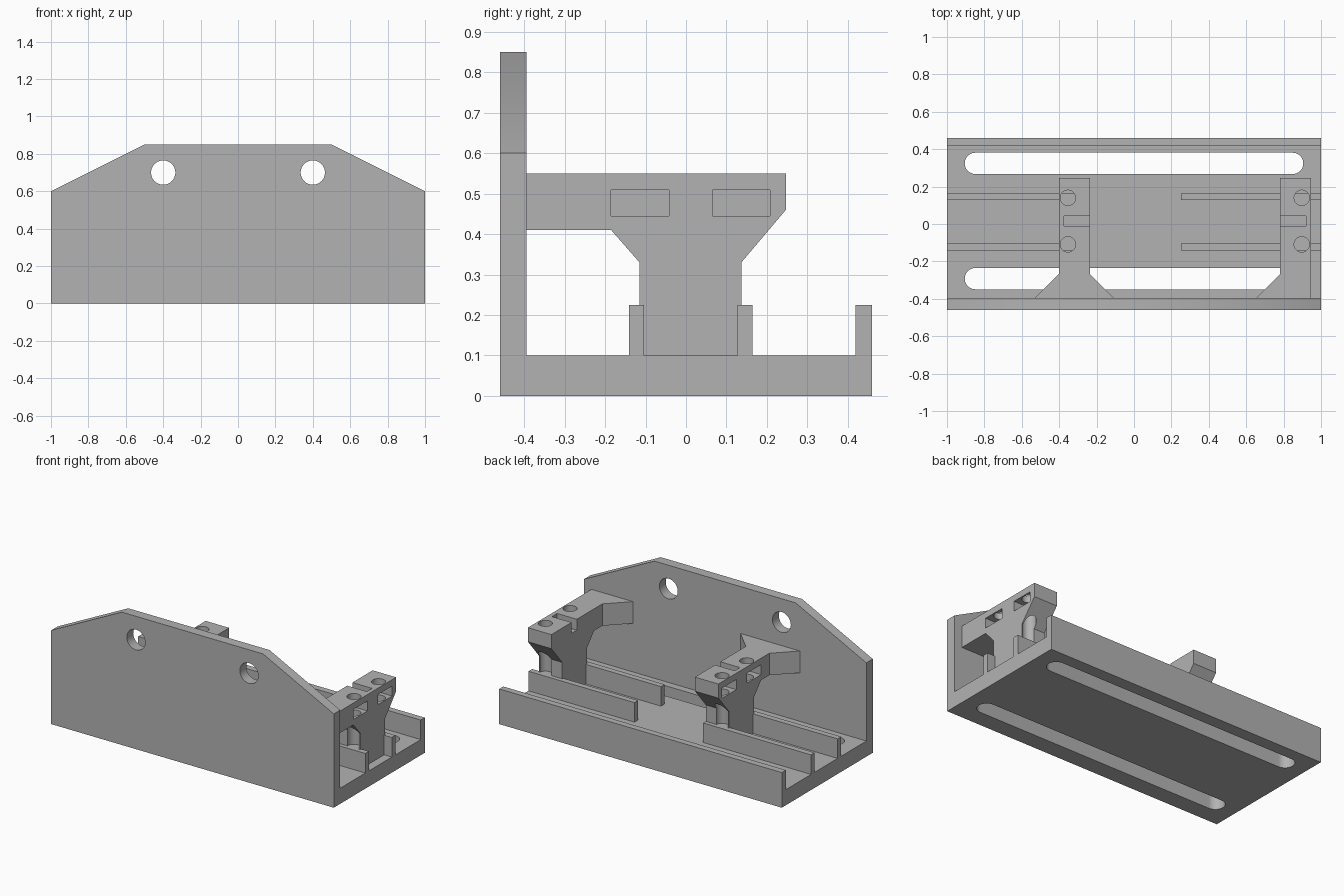
import bpy, bmesh, math
from mathutils import Vector

cube = bpy.data.objects.get("Cube")
if cube:
    bpy.data.objects.remove(cube, do_unlink=True)

grey = bpy.data.materials.new("plain grey")
grey.use_nodes = True
COLOUR = (0.45, 0.45, 0.45, 1)
grey.diffuse_color = COLOUR
grey.node_tree.nodes["Principled BSDF"].inputs["Base Color"].default_value = COLOUR


def prism(name, outline, axis, lo, hi):
    """Extrude a 2D outline along an axis; outline uses the other two axes in order."""
    def place(p, d):
        co = list(p)
        co.insert(axis, d)
        return Vector(co)
    bm = bmesh.new()
    face = bm.faces.new([bm.verts.new(place(p, lo)) for p in outline])
    ext = bmesh.ops.extrude_face_region(bm, geom=[face])
    verts = [g for g in ext["geom"] if isinstance(g, bmesh.types.BMVert)]
    bmesh.ops.translate(bm, verts=verts, vec=place((0, 0), hi - lo))
    bmesh.ops.recalc_face_normals(bm, faces=bm.faces)
    mesh = bpy.data.meshes.new(name)
    bm.to_mesh(mesh)
    bm.free()
    mesh.materials.append(grey)
    ob = bpy.data.objects.new(name, mesh)
    bpy.context.collection.objects.link(ob)
    return ob


def box(name, x, y, z):
    x, y, z = sorted(x), sorted(y), sorted(z)
    return prism(name, [(x[0], y[0]), (x[1], y[0]), (x[1], y[1]), (x[0], y[1])], 2, *z)


def capsule(cx, cy, half, r, n=24):
    """Rounded slot outline; half = 0 gives a circle."""
    pts = []
    for side in (1, -1):
        for i in range(n + (half > 0)):
            a = math.pi * i / n - math.pi / 2
            pts.append((cx + side * (half + r * math.cos(a)), cy + side * r * math.sin(a)))
    return pts


def cut(ob, cutters):
    bpy.context.view_layer.objects.active = ob
    for c in cutters:
        c.hide_render = True
        mod = ob.modifiers.new("cut", 'BOOLEAN')
        mod.operation, mod.solver, mod.object = 'DIFFERENCE', 'EXACT', c
        bpy.ops.object.modifier_apply(modifier=mod.name)
        bpy.data.objects.remove(c, do_unlink=True)
    bpy.ops.object.select_all(action='DESELECT')
    ob.select_set(True)
    bpy.ops.object.shade_smooth_by_angle(angle=math.radians(30))


WALL = -0.395   # inner face of the front wall
FLOOR = 0.1
RAIL = 0.225

# Base plate with two long slots
base = box("base_plate", (-1, 1), (-0.46, 0.46), (0, FLOOR))
cut(base, [prism("slot_cutter", capsule(0, y, 0.848, 0.057), 2, -0.1, 0.3)
           for y in (0.324, -0.292)])

# Front wall with sloped shoulders and two round holes
wall = prism("front_wall", [(-1, FLOOR), (1, FLOOR), (1, 0.6), (0.5, 0.85),
                            (-0.5, 0.85), (-1, 0.6)], 1, -0.46, WALL)
cut(wall, [prism("hole_cutter", capsule(x, 0.7, 0, 0.065), 1, -0.6, -0.3)
           for x in (-0.4, 0.4)])

# Back rail and guide ribs
box("back_rail", (-1, 1), (0.419, 0.46), (FLOOR, RAIL))
for place, y in (("front", (-0.141, -0.104)), ("back", (0.127, 0.164))):
    box(place + "_rib_right", (-1, -0.236), y, (FLOOR, RAIL))
    box(place + "_rib_left", (0.25, 1), y, (FLOOR, RAIL))

# Brackets: post and arm, with screw holes, nut pockets and a top notch
PROFILE = [(-0.115, FLOOR), (0.137, FLOOR), (0.137, 0.33), (0.247, 0.46),
           (0.247, 0.55), (WALL, 0.55), (WALL, 0.41), (-0.185, 0.41), (-0.115, 0.33)]


def bracket(side, inner, outer, gusset_faces):
    d = 1 if outer > inner else -1
    ob = prism(side + "_bracket", PROFILE, 0, min(inner, outer), max(inner, outer))
    cutters = [prism("screw_cutter", capsule(outer - d * 0.049, y, 0, 0.041), 2, RAIL, 0.7)
               for y in (0.14, -0.109)]
    cutters += [box("pocket_cutter", (outer + d * 0.1, outer - d * 0.115), y, (0.445, 0.509))
                for y in ((-0.186, -0.042), (0.066, 0.208))]
    cutters.append(box("notch_cutter", (inner - d * 0.1, outer - d * 0.027),
                       (-0.01, 0.043), (0.48, 0.7)))
    cut(ob, cutters)
    # Triangular gussets joining the arm to the wall
    for x, s in gusset_faces:
        prism(side + "_gusset", [(x, WALL), (x + s * 0.127, WALL), (x, -0.268)], 2, 0.41, 0.55)


bracket("right", -0.236, -0.402, [(-0.402, -1), (-0.236, 1)])
bracket("left", 0.78, 0.946, [(0.78, -1)])
